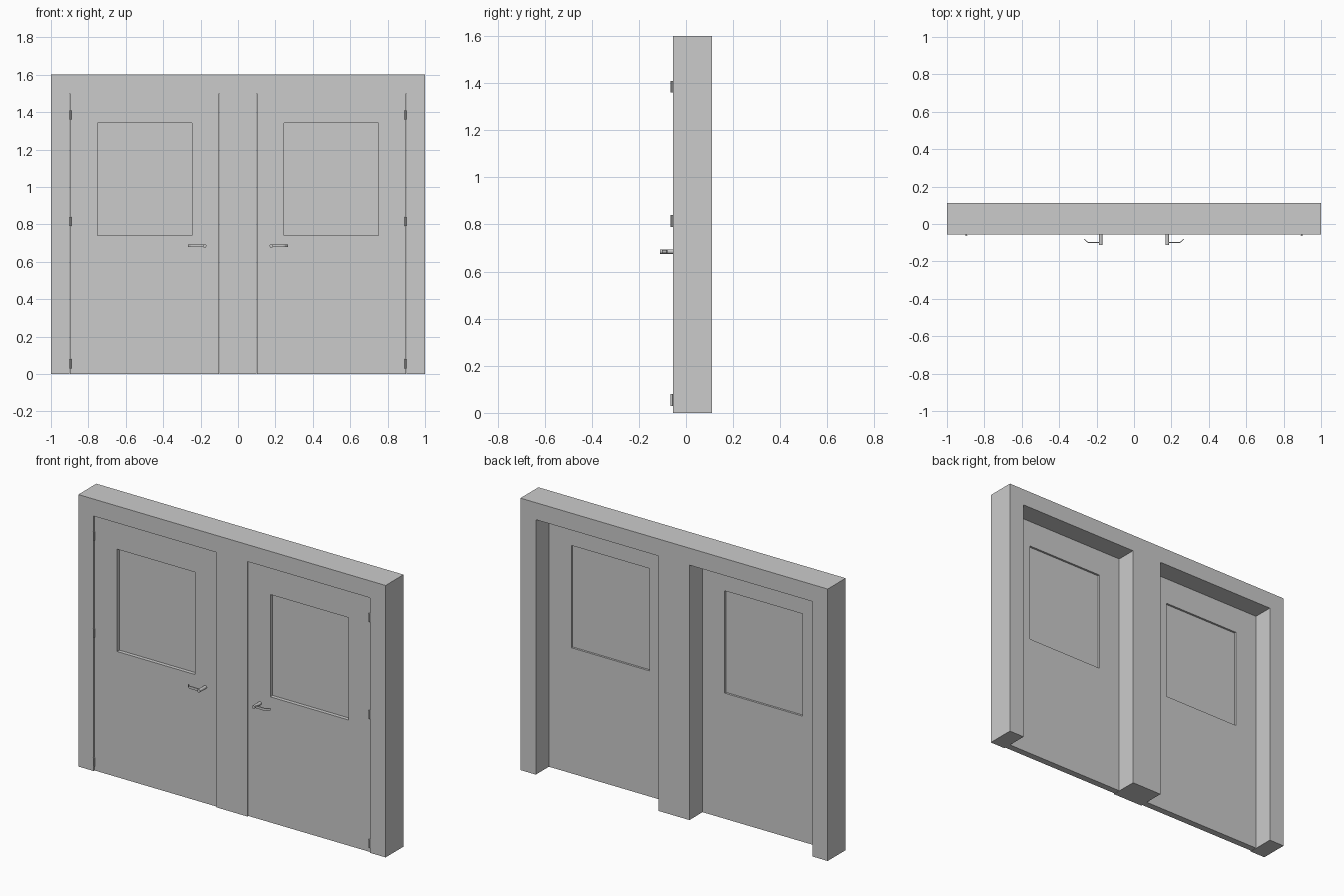
import bpy, bmesh
from math import pi
from mathutils import Matrix, Vector

if "Cube" in bpy.data.objects:
    bpy.data.objects.remove(bpy.data.objects["Cube"])

FRONT, BACK = -0.056, 0.111


def finish(bm, name):
    bmesh.ops.recalc_face_normals(bm, faces=bm.faces)
    me = bpy.data.meshes.new(name)
    bm.to_mesh(me)
    bm.free()
    ob = bpy.data.objects.new(name, me)
    bpy.context.collection.objects.link(ob)
    return ob


def slab(name, xs, zs, holes, y0, y1):
    """Slab on an x/z grid, leaving out the listed cells."""
    bm = bmesh.new()
    v = [[bm.verts.new((x, y0, z)) for z in zs] for x in xs]
    for i in range(len(xs) - 1):
        for j in range(len(zs) - 1):
            if (i, j) not in holes:
                bm.faces.new((v[i][j], v[i+1][j], v[i+1][j+1], v[i][j+1]))
    for vert in [w for w in bm.verts if not w.link_faces]:
        bm.verts.remove(vert)
    r = bmesh.ops.extrude_face_region(bm, geom=bm.faces[:])
    moved = [g for g in r["geom"] if isinstance(g, bmesh.types.BMVert)]
    bmesh.ops.translate(bm, verts=moved, vec=(0, y1 - y0, 0))
    bmesh.ops.dissolve_limit(bm, angle_limit=0.01, verts=bm.verts[:], edges=bm.edges[:])
    return finish(bm, name)


def cylinder(name, p, q, r, sides=20):
    p, q = Vector(p), Vector(q)
    d = q - p
    m = Matrix.Translation((p + q) / 2) @ d.to_track_quat('Z', 'Y').to_matrix().to_4x4()
    bm = bmesh.new()
    bmesh.ops.create_cone(bm, cap_ends=True, segments=sides, radius1=r, radius2=r,
                          depth=d.length, matrix=m)
    ob = finish(bm, name)
    bpy.context.view_layer.objects.active = ob
    ob.select_set(True)
    bpy.ops.object.shade_smooth_by_angle(angle=pi / 6)
    ob.select_set(False)
    return ob


def lever(name, s):
    """Flat lever swept in plan, bending back to the door at its tip."""
    outer = [(0.172, -0.102), (0.243, -0.102), (0.252, -0.098), (0.268, -0.082)]
    inner = [(0.265, -0.079), (0.250, -0.093), (0.242, -0.096), (0.172, -0.096)]
    bm = bmesh.new()
    f = bm.faces.new([bm.verts.new((s * x, y, 0.678)) for x, y in outer + inner])
    r = bmesh.ops.extrude_face_region(bm, geom=[f])
    bmesh.ops.translate(bm, vec=(0, 0, 0.014),
                        verts=[g for g in r["geom"] if isinstance(g, bmesh.types.BMVert)])
    return finish(bm, name)


# Wall frame: two door openings, open at the floor
slab("door_frame", [-1, -0.9, -0.1, 0.1, 0.9, 1], [0, 1.5, 1.6],
     {(1, 0), (3, 0)}, FRONT, BACK)

for side, s in (("left", -1), ("right", 1)):
    # Door leaf with window opening, set slightly behind the frame face
    xs = sorted(s * x for x in (0.1005, 0.245, 0.752, 0.8995))
    slab(side + "_door", xs, [0.001, 0.74, 1.342, 1.4995], {(1, 1)}, -0.049, -0.009)
    # Window pane
    slab(side + "_window_pane", sorted((s * 0.245, s * 0.752)), [0.74, 1.342],
         set(), -0.027, -0.021)
    # Hinge barrels
    for i, z in enumerate((0.03, 0.79, 1.36)):
        cylinder(f"{side}_hinge_{i + 1}", (s * 0.896, -0.06, z),
                 (s * 0.896, -0.06, z + 0.05), 0.005, 12)
    # Handle spindle and lever
    cylinder(side + "_handle_spindle", (s * 0.178, -0.049, 0.685),
             (s * 0.178, -0.111, 0.685), 0.0095)
    lever(side + "_handle_lever", s)
